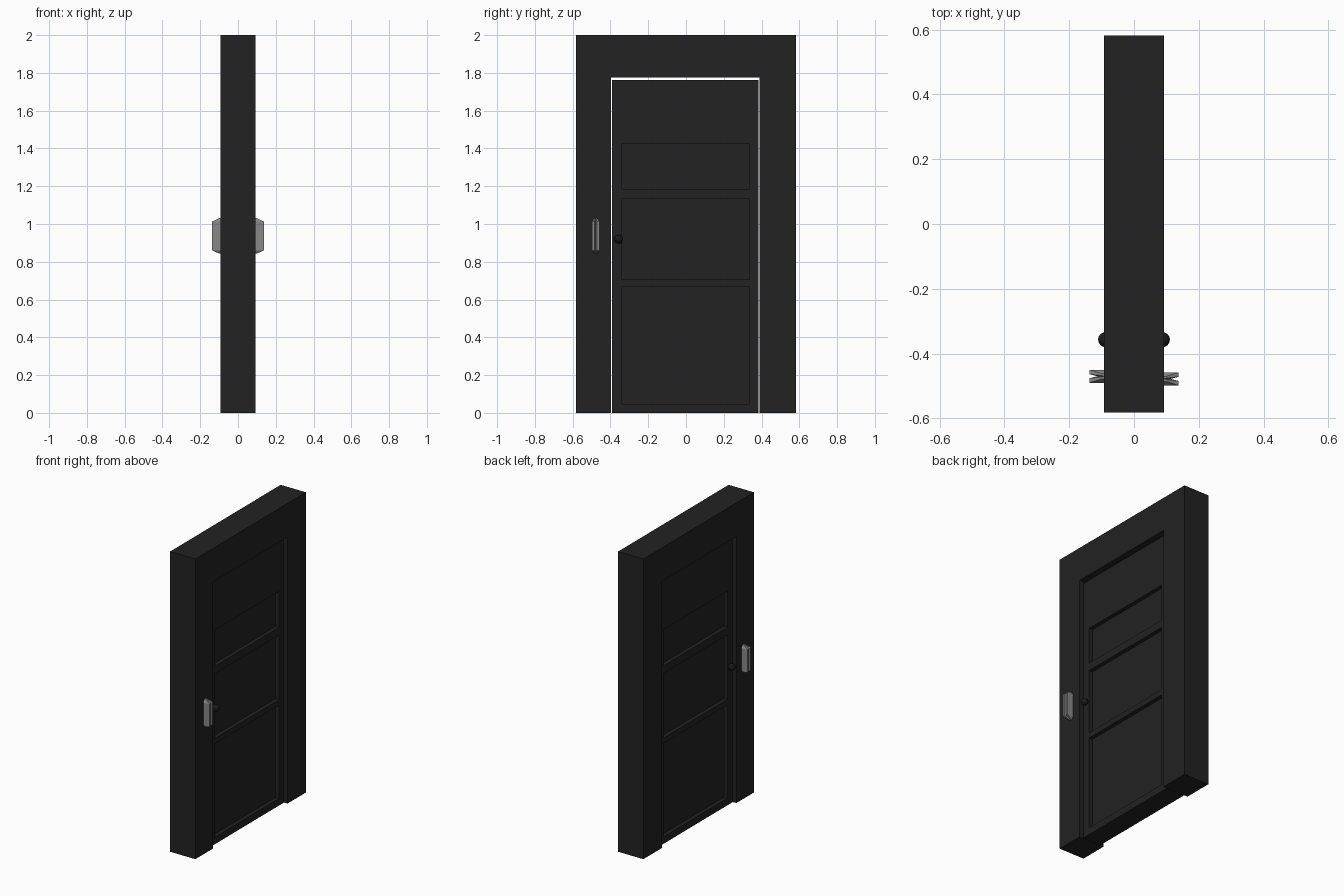
import bpy, bmesh
from mathutils import Vector

cube = bpy.data.objects.get("Cube")
if cube:
    bpy.data.objects.remove(cube, do_unlink=True)


def material(name, rgb, rough=0.6):
    mat = bpy.data.materials.new(name)
    mat.use_nodes = True
    mat.diffuse_color = (*rgb, 1)
    bsdf = mat.node_tree.nodes["Principled BSDF"]
    bsdf.inputs["Base Color"].default_value = (*rgb, 1)
    bsdf.inputs["Roughness"].default_value = rough
    return mat


DARK = material("charcoal", (0.016, 0.016, 0.016))
KNOB = material("black", (0.010, 0.010, 0.010))
GREY = material("light grey", (0.25, 0.25, 0.25))


def add_object(name, bm, mat):
    bmesh.ops.recalc_face_normals(bm, faces=bm.faces)
    mesh = bpy.data.meshes.new(name)
    bm.to_mesh(mesh)
    bm.free()
    mesh.materials.append(mat)
    obj = bpy.data.objects.new(name, mesh)
    bpy.context.collection.objects.link(obj)
    return obj


HALF_DEPTH, HALF_WIDTH, HEIGHT = 0.093, 0.582, 2.0
OPEN_RIGHT, OPEN_LEFT, OPEN_TOP = -0.397, 0.388, 1.775
RECESS = 0.026

# Frame: an upside-down U extruded through the wall depth
outline = [(-HALF_WIDTH, 0), (OPEN_RIGHT, 0), (OPEN_RIGHT, OPEN_TOP), (OPEN_LEFT, OPEN_TOP),
           (OPEN_LEFT, 0), (HALF_WIDTH, 0), (HALF_WIDTH, HEIGHT), (-HALF_WIDTH, HEIGHT)]
bm = bmesh.new()
face = bm.faces.new([bm.verts.new((-HALF_DEPTH, y, z)) for y, z in outline])
side = bmesh.ops.extrude_face_region(bm, geom=[face])["geom"]
moved = [v for v in side if isinstance(v, bmesh.types.BMVert)]
bmesh.ops.translate(bm, verts=moved, vec=(2 * HALF_DEPTH, 0, 0))
add_object("door_frame", bm, DARK)

# Door leaf: slab with three sunken panels on both sides
PANEL_Y = (-0.34, 0.335)
PANELS = [(0.047, 0.668), (0.705, 1.135), (1.186, 1.427)]
leaf_y, leaf_top = (OPEN_RIGHT + 0.004, OPEN_LEFT - 0.004), 1.762
bm = bmesh.new()
bmesh.ops.create_cube(bm, size=1)
bmesh.ops.scale(bm, verts=bm.verts, vec=(2 * (HALF_DEPTH - RECESS), leaf_y[1] - leaf_y[0], leaf_top))
bmesh.ops.translate(bm, verts=bm.verts, vec=(0, sum(leaf_y) / 2, leaf_top / 2))
cuts = [((0, y, 0), (0, 1, 0)) for y in PANEL_Y]
cuts += [((0, 0, z), (0, 0, 1)) for pair in PANELS for z in pair]
for point, normal in cuts:
    bmesh.ops.bisect_plane(bm, geom=bm.verts[:] + bm.edges[:] + bm.faces[:],
                           plane_co=point, plane_no=normal)
bm.normal_update()


def in_panel(f):
    c = f.calc_center_median()
    return (abs(f.normal.x) > 0.9 and PANEL_Y[0] < c.y < PANEL_Y[1]
            and any(low < c.z < high for low, high in PANELS))


for f in [f for f in bm.faces if in_panel(f)]:
    inward = Vector((-RECESS if f.calc_center_median().x > 0 else RECESS, 0, 0))
    sunk = bmesh.ops.extrude_discrete_faces(bm, faces=[f])["faces"][0]
    bmesh.ops.translate(bm, verts=sunk.verts[:], vec=inward)
add_object("door_leaf", bm, DARK)

for sign, label in ((-1, "right"), (1, "left")):
    # Round knob
    bm = bmesh.new()
    bmesh.ops.create_uvsphere(bm, u_segments=16, v_segments=10, radius=0.023)
    bmesh.ops.translate(bm, verts=bm.verts, vec=(sign * 0.088, -0.357, 0.92))
    for f in bm.faces:
        f.smooth = True
    add_object(label + "_knob", bm, KNOB)

    # Grooved lamp bar: notched section, lofted with sloping ends
    y_mid, z_mid = -0.474 - sign * 0.004, 0.937
    section = [(0.08, -0.02), (0.137, -0.02), (0.137, -0.006), (0.112, 0),
               (0.137, 0.006), (0.137, 0.02), (0.08, 0.02)]
    bm = bmesh.new()
    rings = []
    for dz, reach, width in ((-0.094, 0.35, 0.4), (-0.076, 1, 1), (0.076, 1, 1), (0.094, 0.35, 0.4)):
        rings.append([bm.verts.new((sign * (0.08 + (x - 0.08) * reach), y_mid + y * width, z_mid + dz))
                      for x, y in section])
    for a, b in zip(rings, rings[1:]):
        for i in range(len(section)):
            j = (i + 1) % len(section)
            bm.faces.new((a[i], a[j], b[j], b[i]))
    bm.faces.new(rings[0])
    bm.faces.new(rings[-1])
    add_object(label + "_lamp_bar", bm, GREY)
